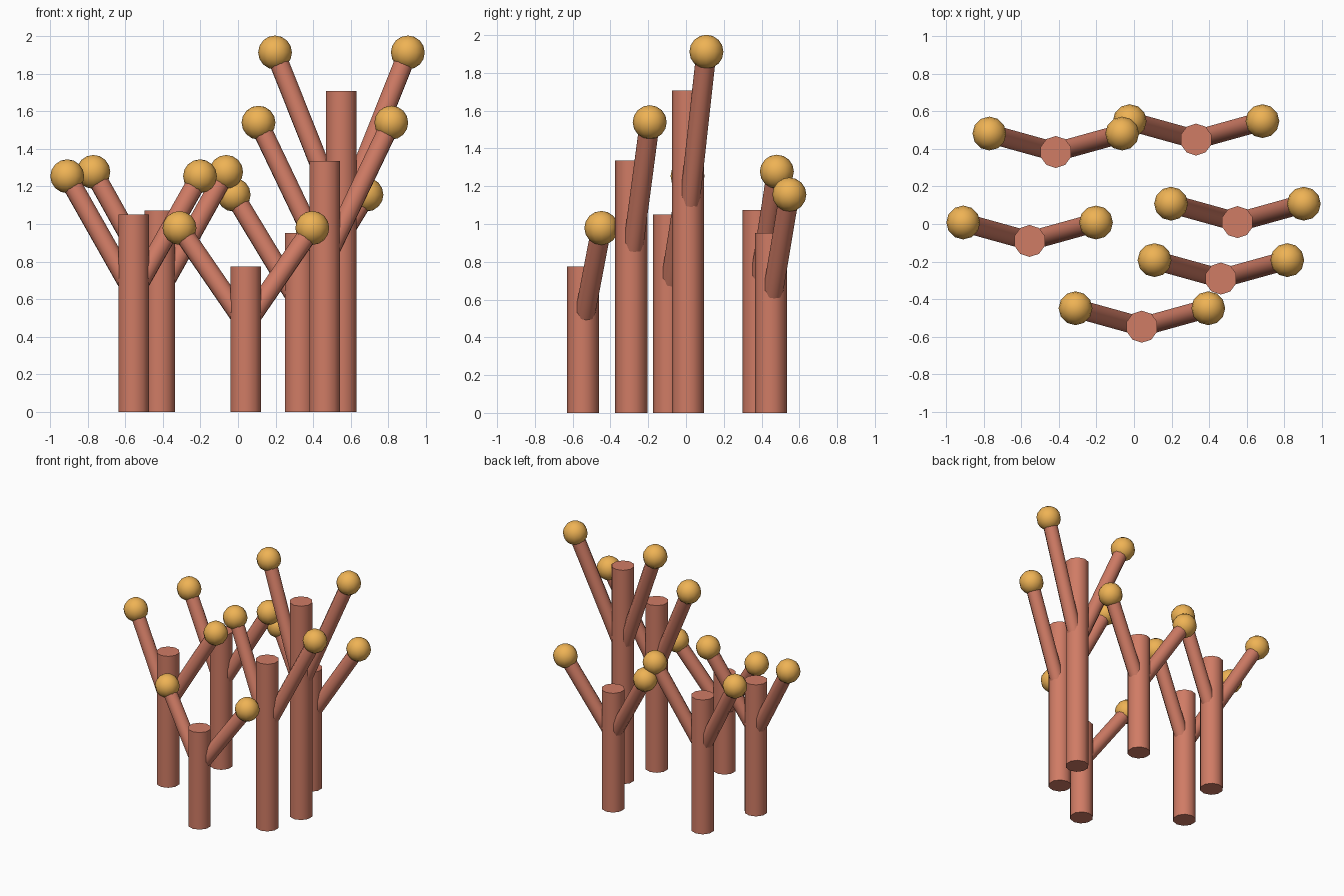
import bpy
from math import radians
from mathutils import Vector

if "Cube" in bpy.data.objects:
    bpy.data.objects.remove(bpy.data.objects["Cube"])

TRUNK_R, ARM_R, BALL_R = 0.085, 0.053, 0.09


def material(name, color):
    m = bpy.data.materials.new(name)
    m.diffuse_color = color
    m.use_nodes = True
    m.node_tree.nodes["Principled BSDF"].inputs["Base Color"].default_value = m.diffuse_color
    return m


bark = material("coral_red", (0.63, 0.20, 0.13, 1))
gold = material("gold", (0.86, 0.45, 0.09, 1))


def finish(name, mat):
    ob = bpy.context.object
    ob.name = name
    ob.data.materials.append(mat)
    bpy.ops.object.shade_smooth_by_angle(angle=radians(50))


def rod(name, start, end, radius):
    axis = end - start
    bpy.ops.mesh.primitive_cylinder_add(
        vertices=10, radius=radius, depth=axis.length, location=(start + end) / 2,
        rotation=axis.to_track_quat('Z', 'Y').to_euler())
    finish(name, bark)


def ball(name, centre):
    bpy.ops.mesh.primitive_uv_sphere_add(
        segments=12, ring_count=8, radius=BALL_R, location=centre)
    finish(name, gold)


# x, y and height of each trunk
stalks = [(0.042, -0.546, 0.775), (0.462, -0.29, 1.335), (-0.555, -0.09, 1.05),
          (0.55, 0.01, 1.708), (-0.416, 0.383, 1.073), (0.33, 0.449, 0.952)]

for i, (x, y, h) in enumerate(stalks, 1):
    # upright trunk
    rod(f"trunk_{i}", Vector((x, y, 0)), Vector((x, y, h)), TRUNK_R)
    # pair of slanted arms with ball tips
    for side, label in ((-1, "left"), (1, "right")):
        tip = Vector((x + side * 0.353, y + 0.098, h + 0.204))
        rod(f"arm_{label}_{i}", Vector((x, y, 0.6 * h)), tip, ARM_R)
        ball(f"tip_ball_{label}_{i}", tip)
